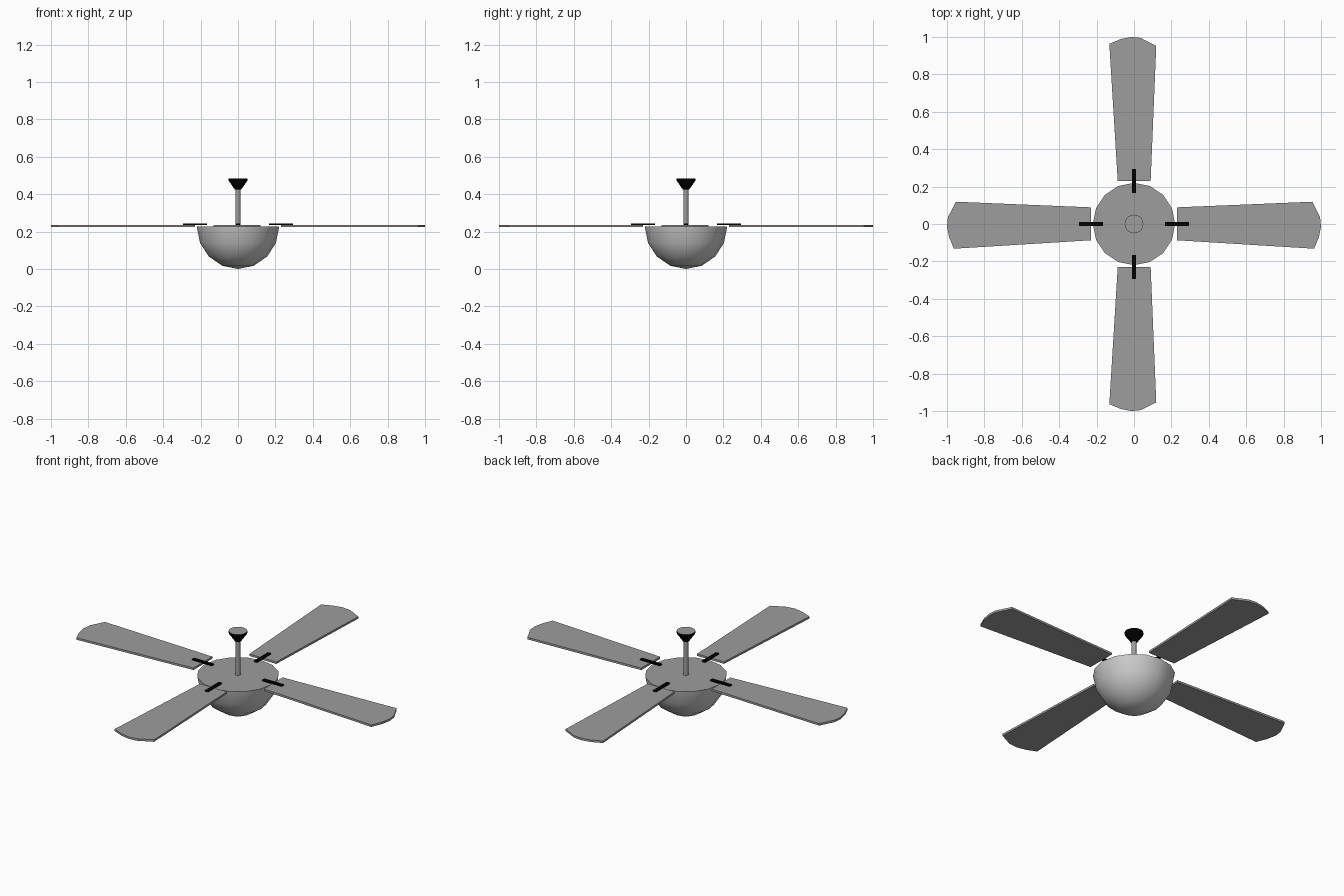
import bpy, bmesh, math

if "Cube" in bpy.data.objects:
    bpy.data.objects.remove(bpy.data.objects["Cube"])


def finish(name, bm, smooth=False, mat=None):
    bmesh.ops.recalc_face_normals(bm, faces=bm.faces)
    me = bpy.data.meshes.new(name)
    bm.to_mesh(me)
    bm.free()
    ob = bpy.data.objects.new(name, me)
    bpy.context.collection.objects.link(ob)
    if mat:
        me.materials.append(mat)
    if smooth:
        bpy.ops.object.select_all(action='DESELECT')
        ob.select_set(True)
        bpy.context.view_layer.objects.active = ob
        bpy.ops.object.shade_smooth_by_angle(angle=math.radians(35))
    return ob


def lathe(name, profile, sides, mat=None):
    """Revolve (radius, z) points around z; ends are closed by caps or poles."""
    bm = bmesh.new()
    rings = []
    for r, z in profile:
        if r == 0:
            rings.append([bm.verts.new((0, 0, z))] * sides)
        else:
            rings.append([bm.verts.new((r * math.cos(a), r * math.sin(a), z))
                          for a in (2 * math.pi * i / sides for i in range(sides))])
    for lo, hi in zip(rings, rings[1:]):
        for i in range(sides):
            j = (i + 1) % sides
            bm.faces.new(dict.fromkeys((lo[i], lo[j], hi[j], hi[i])))
    for ring in (rings[0], rings[-1]):
        if len(set(ring)) > 1:
            bm.faces.new(ring)
    return finish(name, bm, True, mat)


def slab(name, outline, z0, z1, mat=None):
    """Extrude a flat outline from z0 to z1."""
    bm = bmesh.new()
    face = bm.faces.new([bm.verts.new((x, y, z0)) for x, y in outline])
    ext = bmesh.ops.extrude_face_region(bm, geom=[face])
    for g in ext['geom']:
        if isinstance(g, bmesh.types.BMVert):
            g.co.z = z1
    return finish(name, bm, False, mat)


def material(name, value):
    mat = bpy.data.materials.new(name)
    mat.diffuse_color = (value, value, value, 1)
    mat.use_nodes = True
    mat.node_tree.nodes["Principled BSDF"].inputs["Base Color"].default_value = mat.diffuse_color
    return mat


def paint_top(ob, mat):
    """Give the upward-facing cap its own material."""
    ob.data.materials.append(mat)
    for p in ob.data.polygons:
        if p.normal.z > 0.9:
            p.material_index = len(ob.data.materials) - 1


black = material("black", 0.0)
dark = material("dark_grey", 0.34)
light = material("light_grey", 0.8)

# Half-round lamp bowl with flat top
bowl = [(0.22 * math.sin(t), 0.226 - 0.226 * math.cos(t))
        for t in (math.radians(22.5 * i) for i in range(5))]
bowl[0] = (0, 0)
paint_top(lathe("lamp_bowl", bowl, 16, light), dark)

# Hanging rod and ceiling canopy
lathe("hanging_rod", [(0.014, 0.222), (0.014, 0.44)], 16, dark)
paint_top(lathe("ceiling_canopy", [(0.017, 0.425), (0.05, 0.472), (0.05, 0.484)], 20, black), dark)

# Four blades with their brackets, placed around the hub
blade = [(0.23, -0.087), (0.963, -0.132), (0.989, -0.07), (1.0, -0.015),
         (0.995, 0.035), (0.953, 0.119), (0.23, 0.089)]
bracket = [(0.165, -0.01), (0.293, -0.01), (0.293, 0.01), (0.165, 0.01)]
placements = {
    "right": lambda x, y: (x, y),
    "left": lambda x, y: (-x, y),
    "back": lambda x, y: (y, x),
    "front": lambda x, y: (y, -x),
}
for side, place in placements.items():
    slab("blade_" + side, [place(*p) for p in blade], 0.224, 0.236, dark)
    slab("bracket_" + side, [place(*p) for p in bracket], 0.235, 0.243, black)
